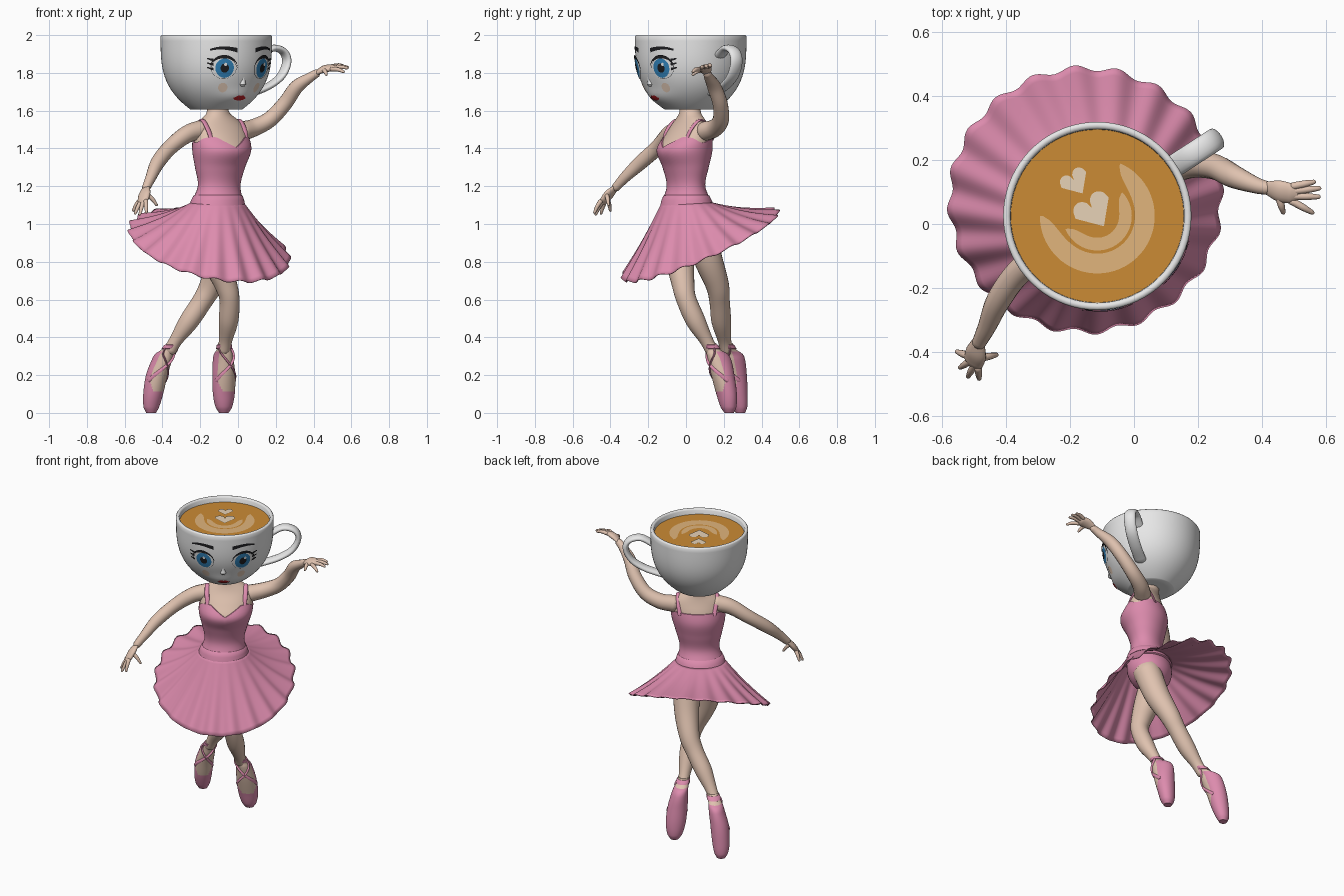
import bpy, bmesh, math
from mathutils import Vector as V
from math import sin, cos, pi, sqrt, exp, radians

if "Cube" in bpy.data.objects:
    bpy.data.objects.remove(bpy.data.objects["Cube"])

# Flat colours
COL = dict(pink=(.72, .26, .42), skin=(.74, .54, .43), white=(.87, .87, .87), coffee=(.60, .26, .035),
           foam_tan=(.75, .46, .20), foam_cream=(.84, .68, .50), blue=(.03, .22, .48),
           black=(.012, .012, .014), red=(.5, .015, .02), blush=(.88, .68, .54))
MAT = {}
for k, c in COL.items():
    MAT[k] = bpy.data.materials.new(k)
    MAT[k].diffuse_color = (*c, 1)

FA = radians(-57)                                  # direction the figure faces
F, L, UP = V((cos(FA), sin(FA), 0)), V((-sin(FA), cos(FA), 0)), V((0, 0, 1))


def spline(rows, x):
    """Smooth interpolation of rows keyed by their first value."""
    i = 0
    while i < len(rows) - 2 and x > rows[i + 1][0]:
        i += 1

    def slope(j, k):
        a, b = rows[max(j - 1, 0)], rows[min(j + 1, len(rows) - 1)]
        return (b[k] - a[k]) / (b[0] - a[0])
    a, b = rows[i], rows[i + 1]
    h = b[0] - a[0]
    t = (x - a[0]) / h
    return [(2*t**3 - 3*t*t + 1)*a[k] + (t**3 - 2*t*t + t)*h*slope(i, k) + (3*t*t - 2*t**3)*b[k]
            + (t**3 - t*t)*h*slope(i + 1, k) for k in range(1, len(a))]


def loft(name, rings, mats, closed=True, caps=True, recalc=True, rule=None, sharp=50):
    """Skin a list of point rings; rule(face centre) picks the material slot."""
    bm = bmesh.new()
    vs = [[bm.verts.new(p) for p in r] for r in rings]
    n = len(rings[0])
    for i in range(len(vs) - 1):
        for j in range(n if closed else n - 1):
            k = (j + 1) % n
            bm.faces.new((vs[i][j], vs[i + 1][j], vs[i + 1][k], vs[i][k]))
    if caps:
        bm.faces.new(vs[0])
        bm.faces.new(vs[-1])
    if recalc:
        bmesh.ops.recalc_face_normals(bm, faces=bm.faces)
    if rule:
        for f in bm.faces:
            f.material_index = rule(f.calc_center_median())
    me = bpy.data.meshes.new(name)
    bm.to_mesh(me)
    bm.free()
    for m in mats.split():
        me.materials.append(MAT[m])
    me.shade_smooth()
    me.set_sharp_from_angle(angle=radians(sharp))
    ob = bpy.data.objects.new(name, me)
    bpy.context.collection.objects.link(ob)
    return ob


def tube(name, pts, mat, normal=None, flat=1, steps=6, sides=16):
    """Tapered tube through (x, y, z, radius) points with rounded ends."""
    rows = [(i, *p) for i, p in enumerate(pts)]
    m = (len(pts) - 1) * steps
    s = [spline(rows, i / steps) for i in range(m + 1)]
    P, R = [V(q[:3]) for q in s], [q[3] for q in s]
    P = [P[0] - (P[1] - P[0]).normalized()*R[0]*.6] + P + [P[-1] + (P[-1] - P[-2]).normalized()*R[-1]*.6]
    R = [R[0] * .5] + R + [R[-1] * .5]
    nrm, rings = V(normal or (.31, .52, .1)), []
    for i, p in enumerate(P):
        t = (P[min(i + 1, len(P) - 1)] - P[max(i - 1, 0)]).normalized()
        nrm = (nrm - t * nrm.dot(t)).normalized()
        b = t.cross(nrm)
        rings.append([p + R[i]*(nrm*cos(a) + b*sin(a)*flat) for a in (2*pi*j/sides for j in range(sides))])
    return loft(name, rings, mat)


# ---- Cup head: lathed shell with a soft chin, coffee disc, handle ----
CUP = V((-.115, .025, 0))


def cup_r(z, da=pi):
    da = (da + pi) % (2*pi) - pi
    chin = .022 * exp(-(da/.5)**2 - ((z - 1.665)/.045)**2)
    return .135 + .16 * (1 - (1 - min(max((z - 1.605) / .395, 0), 1)) ** 3.4) + chin


def lathe(name, prof, mat):
    """prof: (radius, height, whether to follow the chin)"""
    return loft(name, [[CUP + V((r*cos(a), r*sin(a), z)) for a in (2*pi*j/72 for j in range(72))
                        for r in [cup_r(z, a - FA) if outside else r0]]
                       for r0, z, outside in prof], mat, sharp=60)


outer = [(0, 1.605 + .388 * (i / 24) ** 1.5, True) for i in range(25)]
lathe("cup", [(.10, 1.605, False)] + outer + [(r, z, False) for r, z in (
    (.29, 2), (.278, 2), (.272, 1.992), (.27, 1.94), (.25, 1.85), (.1, 1.64))], "white")
lathe("coffee", [(.272, 1.955, False), (.272, 1.965, False)], "coffee")
tube("cup_handle", [(*(CUP + L*r + UP*z), w) for r, z, w in (
    (.27, 1.885, .036), (.35, 1.93, .036), (.42, 1.915, .036), (.445, 1.86, .036), (.41, 1.785, .036),
    (.33, 1.73, .036), (.22, 1.69, .036))], "white", normal=F, flat=.5)


# Foam art on the coffee
def foam(name, cols, mat, z):
    loft(name, [[CUP + F*f + L*l + UP*z for f, l in c] for c in cols], mat, closed=False, caps=False, recalc=False)


for n, (r0, r1, half) in enumerate(((.118, .18, 2.15), (.068, .108, 1.75))):
    cols = []
    for i in range(49):
        t = i / 24 - 1
        w = (r1 - r0) * sqrt(max(1 - t ** 6, .02))
        cols.append([(r*cos(t*half), r*sin(t*half)) for r in (r1, r1 - w)])
    foam(f"foam_crescent_{n}", cols, "foam_tan", 1.967)
for n, (f0, k) in enumerate(((-.135, .046), (-.03, .062))):
    foam(f"foam_heart_{n}", [[(f0 + k*1.1*(1 - abs(x)), k*x), (f0 - k*.6*sqrt(max(0, 1 - (2*abs(x) - 1)**2)), k*x)]
                             for x in (i / 12 - 1 for i in range(25))], "foam_cream", 1.969)


# ---- Face plates wrapped on the cup ----
def plate(name, cols, mat, off):
    """cols: (u, z_low, z_high) with u the distance around the cup from the face centre."""
    rings = []
    for u, a, b in sorted(cols):
        d = u / .285
        rings.append([CUP + (F*cos(d) + L*sin(d))*(cup_r(z, d) + off) + UP*z
                      for z in (a + (b - a)*j/6 for j in range(7))])
    loft(name, rings, mat, closed=False, caps=False, recalc=False)


def oval(name, u, z, w, h, mat, off):
    plate(name, [(u - w*cos(a), z - h*sin(a), z + h*sin(a)) for a in (pi*i/24 for i in range(25))], mat, off)


for s, side in ((-1, "right"), (1, "left")):
    e, z = s * .124, 1.825
    oval(side + "_eye_outline", e, z, .069, .057, "black", .002)
    oval(side + "_eye_white", e, z - .001, .067, .055, "white", .0035)
    oval(side + "_iris", e - s*.004, z, .049, .051, "blue", .005)
    oval(side + "_pupil", e - s*.004, z, .022, .024, "black", .0065)
    oval(side + "_eye_glint", e + .008, z + .02, .008, .009, "white", .008)
    # Upper lid line, outer flicks and brow
    plate(side + "_upper_lash", [(e + .074*x, z + .052*sqrt(1 - x*x), z + .052*sqrt(1 - x*x) + .014*(1 - x*x) + .004)
                                 for x in (i / 10 - 1 for i in range(21))], "black", .007)
    for k in range(3):
        plate(f"{side}_lash_{k}", [(e + s*(.055 + .032*t), z + .036 - .024*k + .012*t, z + .05 - .024*k + .004*t)
                                   for t in (0, .5, 1)], "black", .007)
    plate(side + "_brow", [(s*(.055 + .14*t), 1.908 + .016*sin(pi*t*.8), 1.918 + .016*sin(pi*t*.8) + .014*(1 - t))
                           for t in (i / 12 for i in range(13))], "black", .004)
    oval(side + "_blush", s * .125, 1.722, .028, .025, "blush", .002)
plate("lips", [(.05*x, 1.668 - .014*sqrt(1 - x*x), 1.668 + .010*(1 - abs(x)) + .006*sin(pi*min(1, abs(x)*1.3)))
               for x in (i / 8 - 1 for i in range(17))], "red", .004)
nose = [CUP + F*(cup_r(z, 0) + o) + UP*z for z, o in ((1.79, -.010), (1.765, -.009), (1.74, -.002))]
tube("nose", [(*p, r) for p, r in zip(nose, (.008, .012, .018))], "white")

# ---- Torso: rows of height, centre x, y, half width, half depth ----
TORSO = [(.91, -.11, .02, .05, .05), (.95, -.11, .02, .12, .10), (1.02, -.11, .015, .152, .132),
         (1.10, -.11, .005, .142, .126), (1.2, -.10, 0, .114, .088), (1.3, -.095, -.002, .134, .108),
         (1.39, -.086, -.008, .156, .136), (1.46, -.09, .008, .156, .108), (1.52, -.095, .02, .142, .075),
         (1.56, -.10, .022, .10, .06), (1.585, -.105, .022, .065, .056), (1.63, -.11, .022, .055, .052)]


def torso(a, z, off=0):
    x, y, w, d = spline(TORSO, z)
    return V((x, y, z)) + F*(d + off)*cos(a) + L*(w + off)*sin(a)


ANG = [2*pi*j/64 - pi for j in range(64)]
loft("torso", [[torso(a, .91 + .72*i/48) for a in ANG] for i in range(49)], "skin pink",
     rule=lambda c: int(c.z < 1.13))


def neckline(a):
    a = abs(a)
    return 1.405 + .055*min(1, a/.6) - .03*exp(-((a - 1.57)/.4)**2)


bodice = [[torso(a, 1.09 + (neckline(a) - 1.09)*i/22, .006) for a in ANG] for i in range(23)]
loft("bodice", bodice + [[torso(a, neckline(a), -.004) for a in ANG]], "pink", caps=False)
loft("waistband", [[torso(a, z, o) for a in ANG] for z, o in
                   ((1.085, .004), (1.09, .011), (1.125, .011), (1.15, .010), (1.155, .003))], "pink")
for s, side in ((-1, "right"), (1, "left")):
    c = V((-.092, .01, 0))
    tube(side + "_strap", [(*(c + L*s*l + F*f + UP*z), .014) for l, f, z in (
        (.108, .085, 1.44), (.116, .052, 1.505), (.116, .0, 1.55), (.114, -.052, 1.52), (.104, -.085, 1.45))],
        "pink", normal=L, flat=.45)

# ---- Skirt: tilted rippled cone ----
rings = []
for i in range(17):
    t, ring = i / 16, []
    for j in range(240):
        a = 2*pi*j/240
        d = V((cos(a), sin(a), 0))
        w = sin(20*a) * t**1.3
        p0 = torso(a - FA, 1.115, .006)
        p1 = V((-.152, .075, .888)) + V((d.x*.426, d.y*.414, 0))
        p1.z += -.195*d.x*.426 + .42*d.y*.414
        p = p0.lerp(p1, t) + d*.009*w
        p.z += .007*w - .012*sin(pi*t)
        ring.append(p)
    rings.append(ring)
skirt = loft("skirt", rings, "pink", caps=False, sharp=80)
sol = skirt.modifiers.new("thickness", 'SOLIDIFY')
sol.thickness = .005

# ---- Arms and hands ----
ARMS = {
    "right": ([(-.19, -.035, 1.50, .052), (-.27, -.085, 1.475, .047), (-.36, -.15, 1.405, .041), (-.425, -.24, 1.325, .038),
               (-.46, -.32, 1.25, .029), (-.487, -.375, 1.19, .022)],
              [(-.487, -.37, 1.195, .022), (-.495, -.405, 1.16, .036), (-.503, -.432, 1.125, .034)],
              [(-.555, -.40, 1.07), (-.545, -.45, 1.055), (-.52, -.478, 1.05), (-.485, -.485, 1.06), (-.43, -.41, 1.10)]),
    "left": ([(.015, .10, 1.49, .052), (.085, .155, 1.51, .047), (.17, .185, 1.555, .043), (.25, .18, 1.64, .040),
              (.31, .15, 1.725, .037), (.38, .122, 1.775, .026), (.42, .112, 1.80, .021)],
             [(.415, .113, 1.80, .021), (.455, .103, 1.82, .035), (.495, .095, 1.827, .033)],
             [(.565, .132, 1.835), (.582, .112, 1.83), (.58, .085, 1.825), (.56, .035, 1.805), (.468, .035, 1.79)])}
for side, (arm, palm, tips) in ARMS.items():
    tube(side + "_arm", arm, "skin")
    across = (V(tips[0]) - V(tips[3])).normalized()
    tube(side + "_palm", palm, "skin", normal=across, flat=.5)
    a, b = V(palm[1][:3]), V(palm[2][:3])
    for k, tip in enumerate(tips):
        thumb = k == 4
        base = (a - across*.02) if thumb else b + across*(.024 - .016*k)
        mid = base.lerp(V(tip), .55) + UP*.006
        tube(f"{side}_finger_{k}", [(*base, .012), (*mid, .011), (*tip, .007)], "skin", steps=4, sides=10)

# ---- Crossed legs, ballet shoes and ribbons ----
LEGS = {
    "right": ([(-.17, -.015, 1.0, .085), (-.12, -.03, .82, .076), (-.065, -.015, .68, .060), (-.045, .002, .60, .053),
               (-.05, .05, .49, .052), (-.065, .105, .39, .036), (-.075, .135, .33, .033)],
              [(.0, -.075, .228, .026, .024), (.03, -.075, .225, .045, .040), (.10, -.075, .215, .060, .052),
               (.20, -.075, .195, .060, .062), (.28, -.078, .178, .050, .066), (.312, -.078, .165, .044, .060),
               (.335, -.075, .143, .037, .040), (.37, -.07, .122, .035, .036)]),
    "left": ([(-.05, .06, 1.0, .085), (-.085, .115, .82, .076), (-.14, .165, .68, .062), (-.19, .178, .59, .054),
              (-.26, .187, .485, .052), (-.325, .203, .39, .036), (-.36, .215, .33, .033)],
             [(.0, -.460, .288, .026, .024), (.03, -.459, .285, .042, .038), (.10, -.449, .274, .053, .052),
              (.20, -.430, .262, .055, .062), (.28, -.403, .252, .048, .066), (.312, -.390, .244, .043, .060),
              (.335, -.366, .226, .038, .042), (.37, -.342, .21, .035, .036)])}
for side, (leg, foot) in LEGS.items():
    tube(side + "_leg", leg, "skin", sides=24)

    def surf(a, z, off=0, foot=foot):
        x, y, w, d = spline(foot, z)
        return V((x, y, z)) + F*(d + off)*cos(a) + L*(w + off)*sin(a)

    def shoe_rule(c, foot=foot):
        x, y, w, d = spline(foot, c.z)
        ca = (c - V((x, y, c.z))).dot(F) / d
        return int(c.z > .325 or (c.z > .11 and ca > .35 + max(0, .18 - c.z)*7))
    loft(side + "_foot", [[surf(2*pi*j/48, .37*i/56) for j in range(48)] for i in range(57)], "pink skin", rule=shoe_rule)
    # Ankle band and crossed ribbons over the instep
    loft(side + "_ankle_band", [[surf(2*pi*j/32, .35 + h, o) for j in range(32)] for h, o in
                                ((-.012, 0), (-.010, .005), (.010, .005), (.012, 0))], "pink")
    for s in (-1, 1):
        tube(f"{side}_ribbon_{s + 1}", [(*surf(s*1.3*(1 - 2*t), .17 + .17*t, .001), .010)
                                        for t in (i / 6 for i in range(7))], "pink", normal=UP, flat=.45, steps=3, sides=8)

for m in bpy.data.materials:
    if m.users and not m.is_grease_pencil:
        m.use_nodes = True
        m.node_tree.nodes["Principled BSDF"].inputs["Base Color"].default_value = m.diffuse_color
